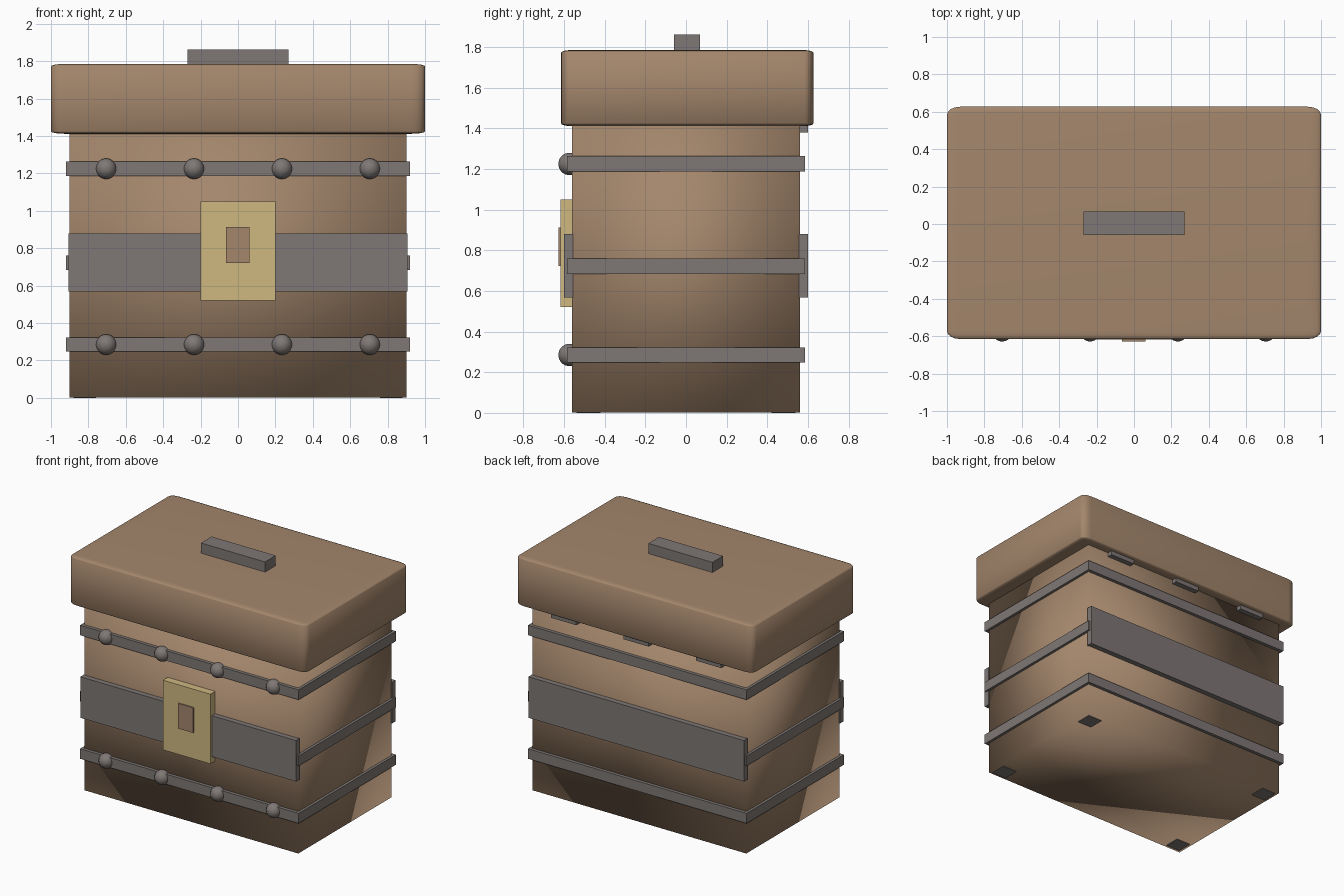
import bpy
import bmesh
from mathutils import Vector

default_cube = bpy.data.objects.get("Cube")
if default_cube:
    bpy.data.objects.remove(default_cube, do_unlink=True)


def material(name, color):
    mat = bpy.data.materials.new(name)
    mat.use_nodes = True
    mat.diffuse_color = (*color, 1)
    mat.node_tree.nodes["Principled BSDF"].inputs["Base Color"].default_value = (*color, 1)
    return mat


BROWN = material("warm brown", (0.37, 0.24, 0.15))
GREY = material("iron grey", (0.21, 0.187, 0.178))
GOLD = material("pale gold", (0.62, 0.48, 0.22))


def add_object(name, bm, mat, smooth=False):
    mesh = bpy.data.meshes.new(name)
    bm.normal_update()
    for face in bm.faces:
        face.smooth = smooth
    bm.to_mesh(mesh)
    bm.free()
    mesh.materials.append(mat)
    obj = bpy.data.objects.new(name, mesh)
    bpy.context.scene.collection.objects.link(obj)
    return obj


def box(name, low, high, mat, bevel=0, smooth=False):
    """Box between two corners; the bevel is a fraction of each side."""
    low, high = Vector(low), Vector(high)
    bm = bmesh.new()
    bmesh.ops.create_cube(bm, size=1)
    if bevel:
        bmesh.ops.bevel(bm, geom=bm.edges[:], offset=bevel, segments=4,
                        profile=0.5, affect='EDGES')
    bmesh.ops.scale(bm, vec=high - low, verts=bm.verts)
    bmesh.ops.translate(bm, vec=(low + high) / 2, verts=bm.verts)
    return add_object(name, bm, mat, smooth)


def stud(name, center, radius):
    bm = bmesh.new()
    bmesh.ops.create_uvsphere(bm, u_segments=32, v_segments=16, radius=radius)
    bmesh.ops.translate(bm, vec=center, verts=bm.verts)
    return add_object(name, bm, GREY, smooth=True)


# Main chest and its overhanging, softly rounded lid
box("chest_body", (-0.9, -0.56, 0.003), (0.9, 0.56, 1.43), BROWN, smooth=True)
box("lid", (-1, -0.615, 1.412), (1, 0.627, 1.785), BROWN, bevel=0.035, smooth=True)
box("lid_handle", (-0.27, -0.06, 1.76), (0.27, 0.068, 1.862), GREY)

# Narrow bands around the chest
for level, z in (("lower", 0.285), ("middle", 0.722), ("upper", 1.225)):
    box(f"{level}_band", (-0.92, -0.585, z - 0.038), (0.92, 0.585, z + 0.038), GREY)

# Rows of studs on the front of the outer bands
for level, z in (("lower", 0.285), ("upper", 1.225)):
    for i in range(4):
        stud(f"{level}_stud_{i + 1}", (-0.705 + i * 0.47, -0.573, z), 0.055)

# Wide straps across front and back
box("front_strap", (-0.907, -0.6, 0.568), (0.907, -0.555, 0.88), GREY)
box("back_strap", (-0.907, 0.555, 0.568), (0.907, 0.6, 0.88), GREY)

# Lock plate with a raised keyhole block
box("lock_plate", (-0.2, -0.618, 0.52), (0.2, -0.558, 1.05), GOLD)
box("keyhole_block", (-0.065, -0.628, 0.722), (0.062, -0.57, 0.913), BROWN)

# Hinges under the back edge of the lid
for i, x in enumerate((-0.61, 0, 0.61)):
    box(f"hinge_{i + 1}", (x - 0.105, 0.55, 1.38), (x + 0.105, 0.6, 1.45), GREY)

# Feet set into the bottom corners
for side, sx in (("left", 1), ("right", -1)):
    for end, sy in (("front", -1), ("back", 1)):
        x, y = sx * 0.82, sy * 0.48
        box(f"{end}_{side}_foot", (x - 0.06, y - 0.06, 0), (x + 0.06, y + 0.06, 0.05), GREY)
